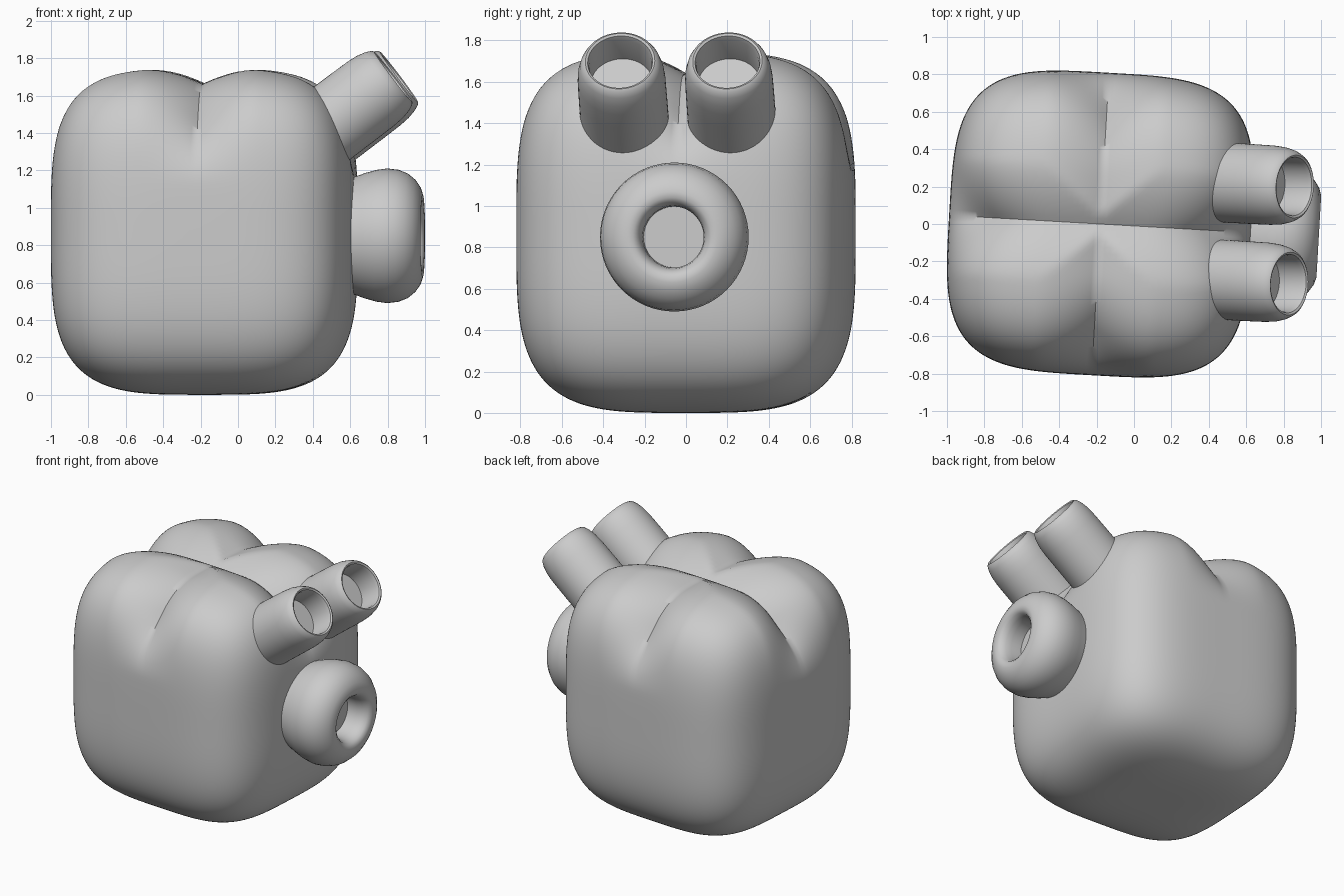
import bpy, bmesh, math
from mathutils import Matrix, Vector

if "Cube" in bpy.data.objects:
    bpy.data.objects.remove(bpy.data.objects["Cube"])

# shared frame: body centre line, turned slightly about z
BASE = Matrix.Translation((-0.18, 0, 0)) @ Matrix.Rotation(math.radians(-3.3), 4, 'Z')


def finish(name, bm, matrix, angle):
    bmesh.ops.recalc_face_normals(bm, faces=bm.faces)
    me = bpy.data.meshes.new(name)
    bm.to_mesh(me)
    bm.free()
    ob = bpy.data.objects.new(name, me)
    bpy.context.collection.objects.link(ob)
    ob.matrix_world = matrix
    bpy.ops.object.select_all(action='DESELECT')
    ob.select_set(True)
    bpy.context.view_layer.objects.active = ob
    bpy.ops.object.shade_smooth_by_angle(angle=math.radians(angle))
    return ob


def lathe(name, profile, matrix, steps=64):
    """Revolve (height, radius) points about local z."""
    bm = bmesh.new()
    vs = [bm.verts.new((r, 0, h)) for h, r in profile]
    es = [bm.edges.new(p) for p in zip(vs, vs[1:])]
    bmesh.ops.spin(bm, geom=vs + es, axis=(0, 0, 1), cent=(0, 0, 0),
                   angle=2 * math.pi, steps=steps)
    bmesh.ops.remove_doubles(bm, verts=bm.verts, dist=1e-4)
    return finish(name, bm, matrix, 40)


def smooth(a, b, t):
    t = min(1, max(0, (t - a) / (b - a)))
    return t * t * (3 - 2 * t)


def groove(u):
    return max(0, 1 - abs(u) / 0.32) ** 1.6


# body: soft rounded block with a cross of grooves making four top lobes
bm = bmesh.new()
bmesh.ops.create_cube(bm, size=2)
bmesh.ops.subdivide_edges(bm, edges=bm.edges, cuts=47, use_grid_fill=True)
P = 3.7
for v in bm.verts:
    c = v.co
    n = sum(abs(k) ** P for k in c) ** (1 / P)
    q = Vector((c.x / n * 0.81, c.y / n * 0.81, c.z / n * 0.875))
    shoulder = smooth(0.3, 0.7, max(abs(q.x), abs(q.y)))
    fade = smooth(0.25, 0.75, q.z)
    d = max((0.10 + 0.04 * shoulder) * groove(q.x),
            (0.13 + 0.03 * shoulder) * groove(q.y)) * fade
    v.co = q * (1 - d) + Vector((0, 0, 0.875))
finish("body", bm, BASE, 60)

# snout: fat rounded ring on the side with a shallow blind hole
snout = [(0.70, 0.29), (0.79, 0.31), (0.86, 0.335), (0.92, 0.352), (0.98, 0.36),
         (1.04, 0.353), (1.09, 0.333), (1.13, 0.30), (1.157, 0.26), (1.17, 0.22),
         (1.168, 0.19), (1.152, 0.168), (1.12, 0.154), (1.08, 0.148),
         (1.00, 0.147), (1.00, 0)]
lathe("snout", snout, BASE @ Matrix.Translation((0, 0, 0.85))
      @ Matrix.Rotation(math.radians(90), 4, 'Y'))

# two tubes leaning up and outwards, each with a blind hole
tube = [(-0.68, 0.215), (-0.25, 0.213), (-0.15, 0.212), (-0.09, 0.207),
        (-0.04, 0.195), (-0.01, 0.181), (0, 0.168), (-0.006, 0.157),
        (-0.03, 0.151), (-0.18, 0.15), (-0.18, 0)]
for side, name in ((-1, "front_tube"), (1, "back_tube")):
    lathe(name, tube, BASE @ Matrix.Translation((1.027, side * 0.26, 1.70))
          @ Matrix.Rotation(math.radians(90 - 37), 4, 'Y'))
